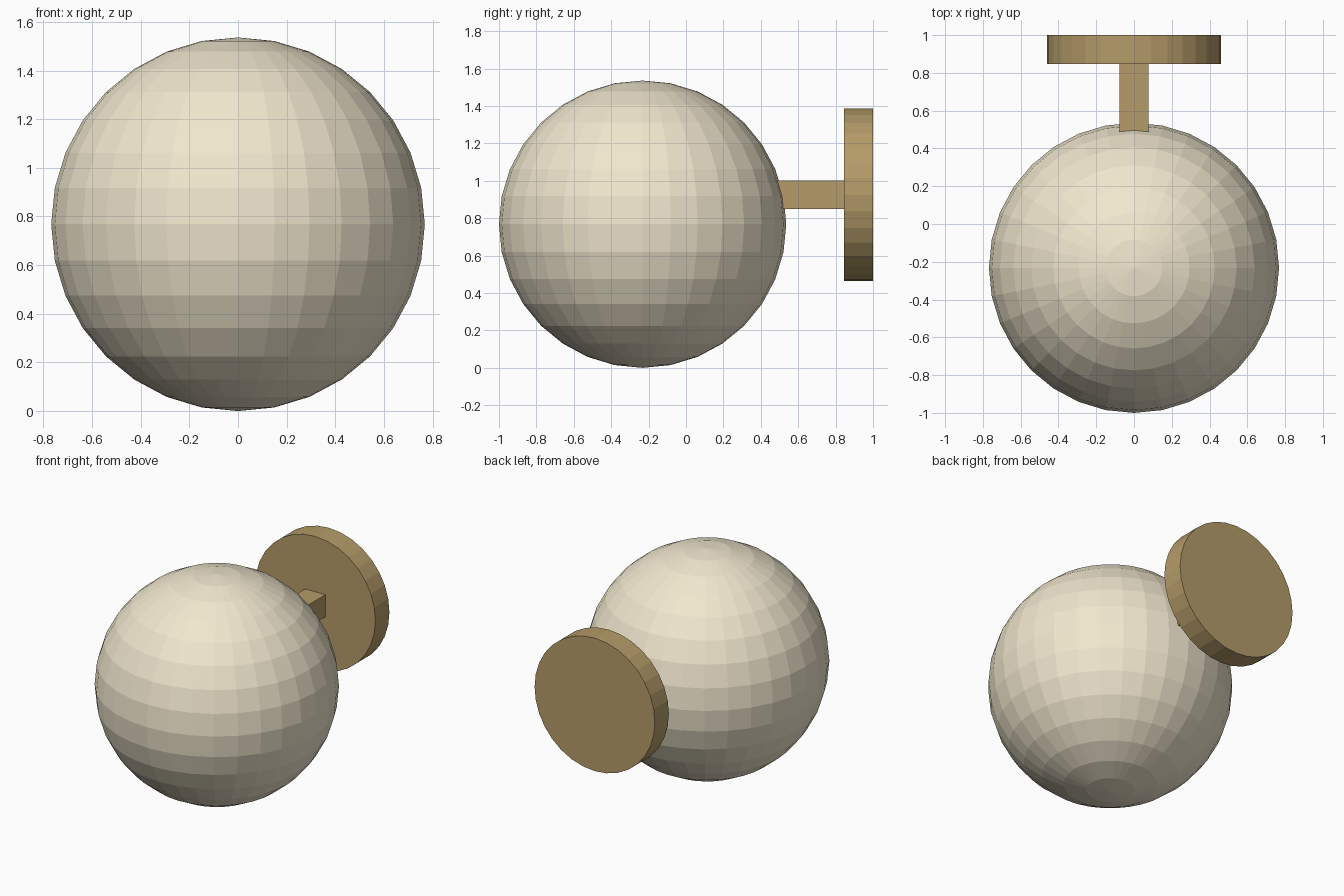
import bpy
from math import pi

if "Cube" in bpy.data.objects:
    bpy.data.objects.remove(bpy.data.objects["Cube"])


def material(name, color):
    m = bpy.data.materials.new(name)
    m.diffuse_color = color
    m.use_nodes = True
    m.node_tree.nodes["Principled BSDF"].inputs["Base Color"].default_value = m.diffuse_color
    return m


def finish(name, mat):
    obj = bpy.context.object
    obj.name = name
    obj.data.materials.append(mat)
    return obj


glass = material("warm_glass", (0.88, 0.80, 0.62, 1))
brass = material("brass", (0.46, 0.33, 0.14, 1))

# Faceted globe with a thin glass wall
bpy.ops.mesh.primitive_uv_sphere_add(segments=32, ring_count=16, radius=0.768,
                                     location=(0, -0.232, 0.768))
globe = finish("globe", glass)
wall = globe.modifiers.new("glass_wall", 'SOLIDIFY')
wall.thickness = 0.01
wall.offset = -1

# Square arm reaching from the globe to the wall plate
bpy.ops.mesh.primitive_cube_add(size=1, location=(0, 0.67, 0.925))
arm = finish("arm", brass)
arm.scale = (0.154, 0.37, 0.154)

# Round wall plate
bpy.ops.mesh.primitive_cylinder_add(vertices=32, radius=0.461, depth=0.154,
                                    location=(0, 0.923, 0.925),
                                    rotation=(pi / 2, 0, 0))
finish("wall_plate", brass)
